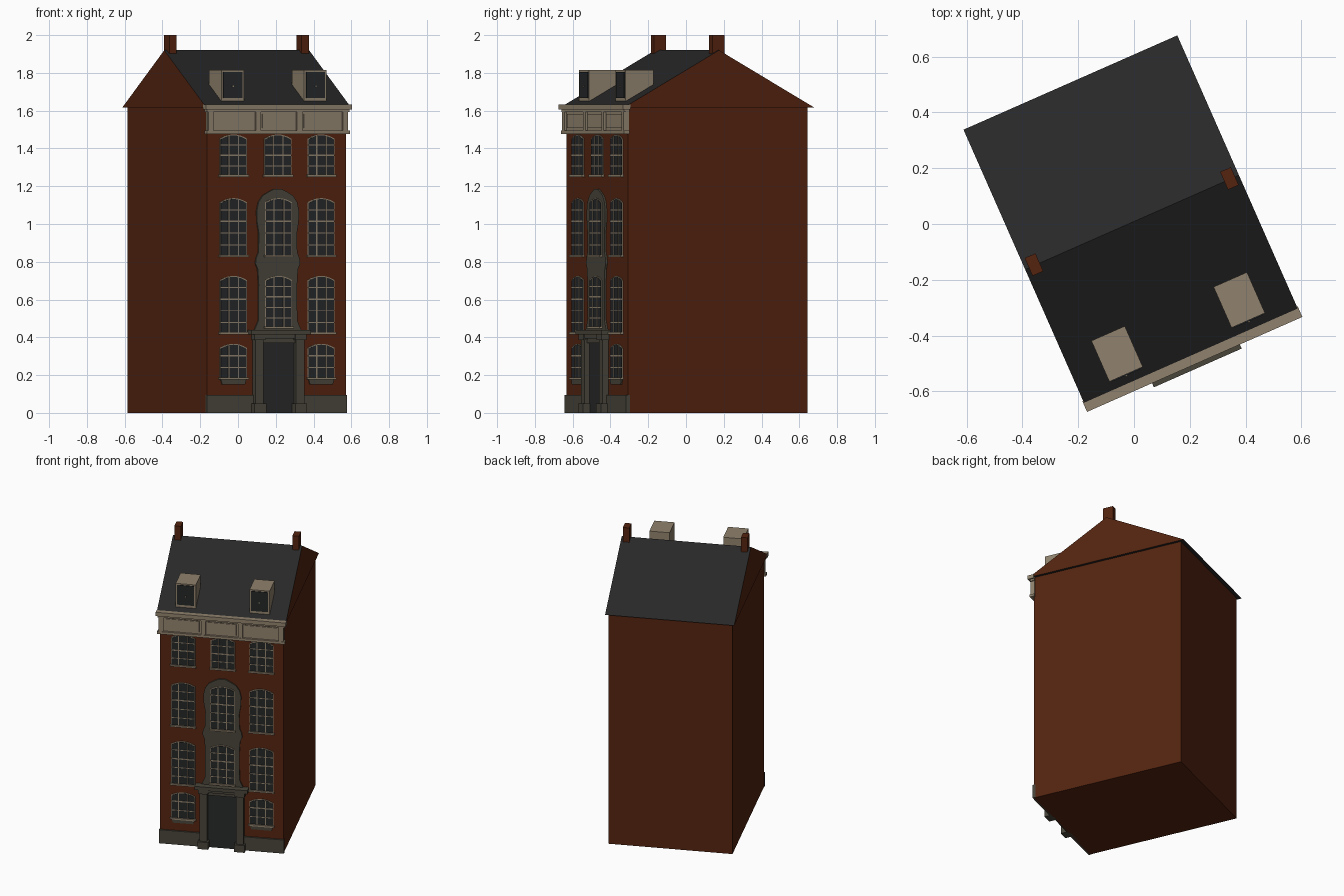
import bpy, bmesh, math
from mathutils import Matrix

if "Cube" in bpy.data.objects:
    bpy.data.objects.remove(bpy.data.objects["Cube"])

# House frame: u along the facade, v into the depth; turned and placed at the end
PLACE = Matrix.Translation((-0.007, 0.006, 0)) @ Matrix.Rotation(math.radians(23.8), 4, 'Z')
WALL = -0.52   # facade plane
MID = 0.005    # axis of the door and central windows


def material(name, rgb):
    m = bpy.data.materials.new(name)
    m.diffuse_color = (*rgb, 1)
    m.use_nodes = True
    m.node_tree.nodes["Principled BSDF"].inputs["Base Color"].default_value = m.diffuse_color
    return m


MATS = [material("brick", (0.088, 0.017, 0.005)),
        material("cream paint", (0.28, 0.225, 0.155)),
        material("grey stone", (0.065, 0.059, 0.042)),
        material("slate", (0.021, 0.021, 0.0215)),
        material("glass", (0.018, 0.020, 0.021)),
        material("door paint", (0.021, 0.022, 0.022))]
BRICK, CREAM, STONE, SLATE, GLASS, DOOR = range(6)


def make(name, pieces):
    """Each piece is (outline in u,z; front v; back v; material)."""
    bm = bmesh.new()
    for outline, v0, v1, mat in pieces:
        front = [bm.verts.new((u, v0, z)) for u, z in outline]
        back = [bm.verts.new((u, v1, z)) for u, z in outline]
        n = len(outline)
        faces = [bm.faces.new(front), bm.faces.new(back[::-1])]
        for i in range(n):
            j = (i + 1) % n
            faces.append(bm.faces.new((front[j], front[i], back[i], back[j])))
        for f in faces:
            f.material_index = mat
    return finish(name, bm)


def finish(name, bm):
    bmesh.ops.recalc_face_normals(bm, faces=bm.faces)
    bm.transform(PLACE)
    me = bpy.data.meshes.new(name)
    bm.to_mesh(me)
    bm.free()
    for m in MATS:
        me.materials.append(m)
    ob = bpy.data.objects.new(name, me)
    bpy.context.collection.objects.link(ob)
    return ob


def rect(u0, u1, z0, z1):
    return [(u0, z0), (u1, z0), (u1, z1), (u0, z1)]


def box(u0, u1, z0, z1, v0, v1, mat):
    return (rect(u0, u1, z0, z1), v0, v1, mat)


def arch(u, half, z0, z1, rise=0.022, steps=8):
    """Rectangle with a shallow curved head."""
    pts = [(u - half, z0), (u + half, z0)]
    for i in range(steps + 1):
        t = 1 - 2 * i / steps
        pts.append((u + half * t, z1 - rise * t * t))
    return pts


def window(name, u, z0, z1, rows, base=WALL, plaque=False):
    h = 0.078
    parts = [(arch(u, h, z0, z1), base - 0.004, base + 0.01, CREAM),
             (arch(u, h - 0.004, z0 + 0.006, z1 - 0.005), base - 0.006, base, GLASS),
             box(u - h - 0.006, u + h + 0.006, z0 - 0.002, z0 + 0.009, base - 0.016, base, CREAM)]
    # glazing bars
    for s in (-1, 1):
        c = u + s * h * 0.36
        parts.append(box(c - 0.003, c + 0.003, z0, z1 - 0.008, base - 0.009, base, CREAM))
    for r in range(1, rows):
        z = z0 + (z1 - z0) * r / rows
        t = 0.004 if r == (rows + 1) // 2 else 0.0025
        parts.append(box(u - h + 0.002, u + h - 0.002, z - t, z + t, base - 0.009, base, CREAM))
    if plaque:
        parts.append(([(u - 0.066, z0 - 0.027), (u + 0.066, z0 - 0.027),
                       (u + 0.074, z0), (u - 0.074, z0)], base - 0.008, base, STONE))
    make(name, parts)


# Brick body
make("walls", [box(-0.402, 0.402, 0, 1.62, WALL, 0.52, BRICK)])

# Saddle roof with brick gable ends
bm = bmesh.new()
ends = [[bm.verts.new((u, v, z)) for v, z in ((-0.548, 1.618), (0.548, 1.618), (0, 1.92))]
        for u in (-0.419, 0.419)]
for e in ends:
    bm.faces.new(e)
for i in range(3):
    j = (i + 1) % 3
    bm.faces.new((ends[0][i], ends[0][j], ends[1][j], ends[1][i]))
bm.normal_update()
for f in bm.faces:
    f.material_index = BRICK if abs(f.normal.x) > 0.9 else SLATE
finish("roof", bm)

# Chimneys and dormers, one on each side
for side, s in (("left", -1), ("right", 1)):
    a, b = sorted((s * 0.362, s * 0.404))
    make(side + "_chimney", [box(a, b, 1.86, 2.0, -0.032, 0.038, BRICK)])
    a, b = sorted((s * 0.174, s * 0.305))
    mid = (a + b) / 2
    make(side + "_dormer", [
        box(a, b, 1.645, 1.815, -0.49, -0.33, CREAM),
        box(a + 0.011, b - 0.011, 1.668, 1.806, -0.494, -0.485, GLASS),
        box(mid - 0.004, mid + 0.004, 1.725, 1.733, -0.498, -0.49, CREAM)])

# Cornice: mouldings, frieze, raised panels and brackets
cornice = [box(-0.422, 0.422, 1.605, 1.632, -0.557, -0.515, CREAM),
           box(-0.412, 0.412, 1.592, 1.606, -0.546, -0.515, CREAM),
           box(-0.405, 0.405, 1.49, 1.6, -0.532, -0.515, CREAM),
           box(-0.414, 0.414, 1.476, 1.494, -0.547, -0.515, CREAM)]
brackets = (-0.389, -0.115, 0.125, 0.389)
for c in brackets:
    cornice.append(box(c - 0.015, c + 0.015, 1.49, 1.6, -0.545, -0.52, CREAM))
for a, b in zip(brackets, brackets[1:]):
    cornice.append(box(a + 0.028, b - 0.028, 1.507, 1.583, -0.537, -0.52, CREAM))
make("cornice", cornice)

# Stone plinth either side of the door
make("plinth", [box(-0.405, -0.1, 0, 0.095, -0.531, -0.51, STONE),
                box(0.11, 0.405, 0, 0.095, -0.531, -0.51, STONE)])

# Door and portal
make("door", [box(MID - 0.095, MID + 0.095, 0, 0.372, -0.526, -0.515, DOOR)])
portal = [box(MID - 0.172, MID + 0.172, 0.415, 0.44, -0.573, -0.515, STONE),
          box(MID - 0.15, MID + 0.15, 0.395, 0.416, -0.558, -0.515, STONE),
          box(MID - 0.14, MID + 0.14, 0.37, 0.396, -0.54, -0.515, STONE)]
for s in (-1, 1):
    c = MID + s * 0.118
    for half, z0, z1, v in ((0.034, 0, 0.05, -0.568), (0.024, 0.05, 0.39, -0.555),
                            (0.032, 0.385, 0.416, -0.565)):
        portal.append(box(c - half, c + half, z0, z1, v, -0.515, STONE))
make("portal", portal)

# Carved stone surround of the central windows
half = [(0.135, 0.44), (0.125, 0.46), (0.112, 0.49), (0.111, 0.68), (0.116, 0.76),
        (0.129, 0.79), (0.125, 0.82), (0.112, 0.85), (0.11, 0.95), (0.12, 1.01),
        (0.122, 1.07), (0.112, 1.115), (0.088, 1.15), (0.05, 1.172), (0.02, 1.186)]
outline = [(MID + w, z) for w, z in half] + [(MID - w, z) for w, z in reversed(half)]
make("window_surround", [(outline, -0.53, -0.515, STONE)])

# Windows by floor and column
for col, u in (("left", -0.25), ("middle", MID + 0.002), ("right", 0.258)):
    centre = col == "middle"
    base = -0.53 if centre else WALL
    if not centre:
        window(col + "_ground_window", u, 0.178, 0.366, 3, plaque=True)
    window(col + "_first_window", u, 0.448 if centre else 0.418, 0.725, 5, base)
    window(col + "_second_window", u, 0.828, 1.137, 5, base)
    window(col + "_top_window", u, 1.252, 1.474, 4)
